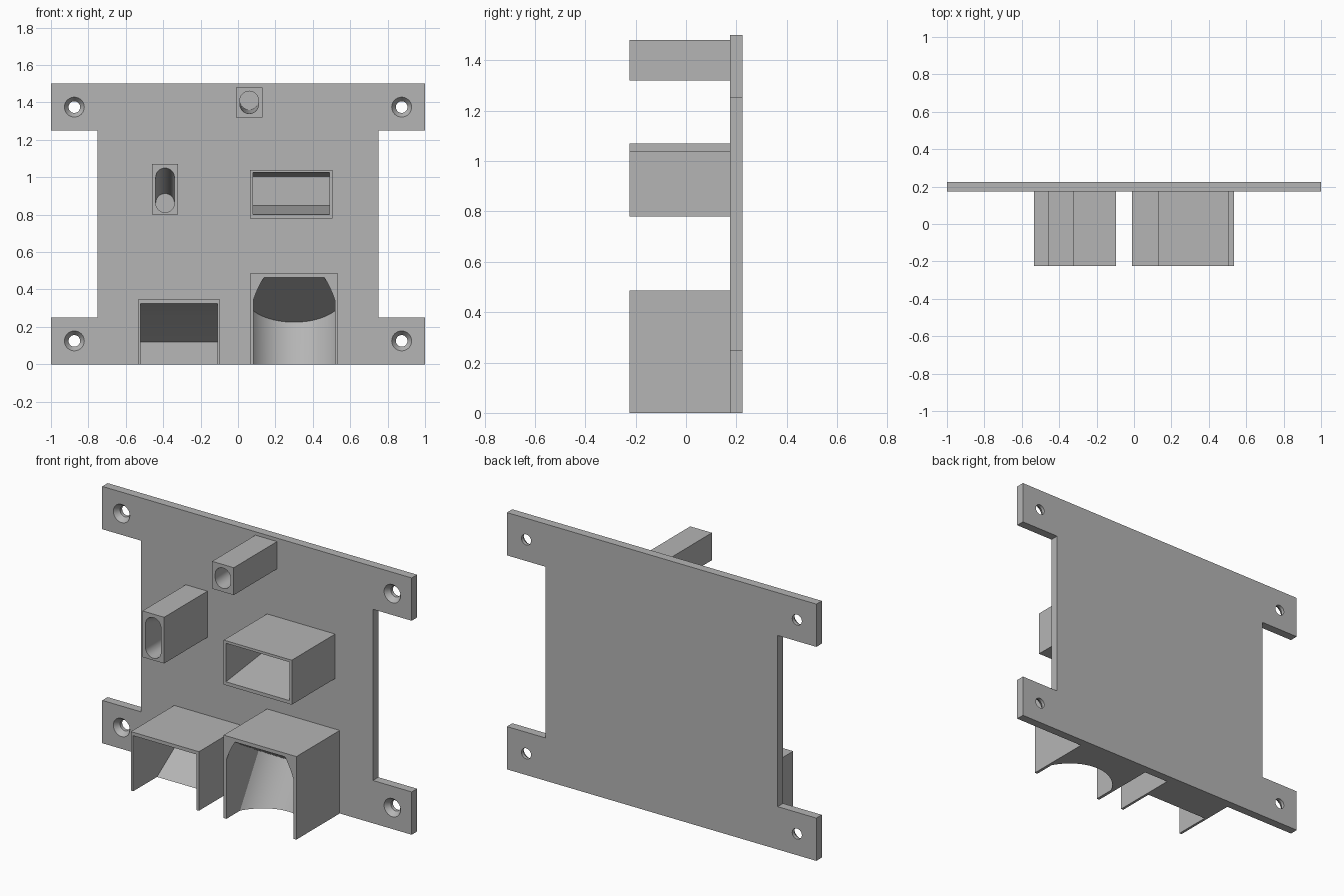
import bpy, bmesh
from math import sin, cos, tau, atan
from mathutils import Vector

cube = bpy.data.objects.get("Cube")
if cube:
    bpy.data.objects.remove(cube, do_unlink=True)

FRONT, PLATE, BACK = -0.225, 0.175, 0.225

grey = bpy.data.materials.new("plain_grey")
grey.use_nodes = True
colour = (0.46, 0.46, 0.46, 1)
grey.diffuse_color = colour
grey.node_tree.nodes["Principled BSDF"].inputs["Base Color"].default_value = colour


def add_object(name, bm):
    bmesh.ops.recalc_face_normals(bm, faces=bm.faces)
    mesh = bpy.data.meshes.new(name)
    bm.to_mesh(mesh)
    bm.free()
    mesh.materials.append(grey)
    obj = bpy.data.objects.new(name, mesh)
    bpy.context.collection.objects.link(obj)
    return obj


def hull(name, points):
    """Convex solid around a set of points."""
    bm = bmesh.new()
    for p in points:
        bm.verts.new(p)
    res = bmesh.ops.convex_hull(bm, input=bm.verts)
    loose = {v for v in res["geom_interior"] if isinstance(v, bmesh.types.BMVert)}
    bmesh.ops.delete(bm, geom=[v for v in loose if v.is_valid], context="VERTS")
    bmesh.ops.dissolve_limit(bm, angle_limit=0.002, verts=bm.verts, edges=bm.edges)
    return add_object(name, bm)


def ring(x, y, z, r, n=32):
    return [(x + r * cos(tau * i / n), y, z + r * sin(tau * i / n)) for i in range(n)]


def prism(name, x0, x1, profile):
    """Side profile of (depth from front, height), spanned across x."""
    return hull(name, [(x, FRONT + d, z) for x in (x0, x1) for d, z in profile])


def housing(name, x0, x1, z0, z1):
    depth = PLATE - FRONT
    return prism(name, x0, x1, [(0, z0), (depth, z0), (depth, z1), (0, z1)])


def carve(obj, cutters):
    for cutter in cutters:
        mod = obj.modifiers.new("carve", "BOOLEAN")
        mod.operation, mod.solver, mod.object = "DIFFERENCE", "EXACT", cutter
    bpy.context.view_layer.update()
    graph = bpy.context.evaluated_depsgraph_get()
    mesh = bpy.data.meshes.new_from_object(obj.evaluated_get(graph))
    obj.modifiers.clear()
    obj.data = mesh
    for cutter in cutters:
        bpy.data.objects.remove(cutter, do_unlink=True)
    bpy.ops.object.select_all(action="DESELECT")
    obj.select_set(True)
    bpy.context.view_layer.objects.active = obj
    bpy.ops.object.shade_smooth_by_angle(angle=0.5)


# Back plate with four corner tabs
right_half = [(1, 0), (1, 0.25), (0.75, 0.25), (0.75, 1.25), (1, 1.25), (1, 1.5)]
outline = right_half + [(-x, z) for x, z in reversed(right_half)]
bm = bmesh.new()
face = bm.faces.new([bm.verts.new((x, PLATE, z)) for x, z in outline])
extruded = bmesh.ops.extrude_face_region(bm, geom=[face])["geom"]
bmesh.ops.translate(bm, vec=(0, BACK - PLATE, 0),
                    verts=[v for v in extruded if isinstance(v, bmesh.types.BMVert)])
plate = add_object("back_plate", bm)

# Countersunk screw holes
holes = []
for x in (-0.875, 0.875):
    for z in (0.125, 1.375):
        holes.append(hull("hole_cutter", ring(x, PLATE - 0.01, z, 0.031)
                          + ring(x, BACK + 0.01, z, 0.031)))
        holes.append(hull("sink_cutter", ring(x, PLATE - 0.001, z, 0.054)
                          + ring(x, PLATE + 0.03, z, 0.031)))
carve(plate, holes)


# Narrow holders: a slot at the front shrinking to a round hole
def slot_cutter(x, z_low, z_high, z_back, r=0.05):
    points = ring(x, PLATE + 0.002, z_back, r)
    for z in (z_low, z_high):
        points += ring(x, FRONT - 0.002, z, r)
    return hull("slot_cutter", points)


carve(housing("top_holder", -0.01, 0.13, 1.32, 1.48),
      [slot_cutter(0.06, 1.39, 1.41, 1.41)])
carve(housing("slot_holder", -0.46, -0.32, 0.8, 1.07),
      [slot_cutter(-0.39, 0.862, 1.0, 0.862)])

# Rectangular holder with sloping floor and ceiling
carve(housing("middle_holder", 0.065, 0.505, 0.78, 1.04),
      [prism("funnel_cutter", 0.08, 0.49,
             [(-0.002, 0.8), (-0.002, 1.025), (0.402, 1.0), (0.402, 0.85)])])

# Lower holder, open at front and bottom, with an angled hollow
carve(housing("lower_holder", -0.535, -0.095, 0, 0.345),
      [prism("angled_cutter", -0.52, -0.11,
             [(-0.01, -0.01), (-0.01, 0.328), (0.2, 0.26), (0.398, 0.12), (0.205, -0.01)])])

# Large holder with a tilted round hollow, trimmed flat at the side walls
tilt, radius, half_width = atan(0.6), 0.26, 0.2175
axis = Vector((0, -sin(tilt), -cos(tilt)))
across = Vector((0, cos(tilt), -sin(tilt)))
top = Vector((0.3, FRONT + 0.398, 0.225)) - across * radius
trim = half_width / radius
steps = [tau * i / 96 for i in range(96)]
section = [(max(-trim, min(trim, sin(a))), cos(a)) for a in steps]
section += [(sx * trim, sy * (1 - trim ** 2) ** 0.5) for sx in (-1, 1) for sy in (-1, 1)]
points = [top + axis * length + across * (radius * v) + Vector((radius * u, 0, 0))
          for length in (0, 0.9) for u, v in section]
carve(housing("large_holder", 0.065, 0.535, 0, 0.485), [hull("round_cutter", points)])
